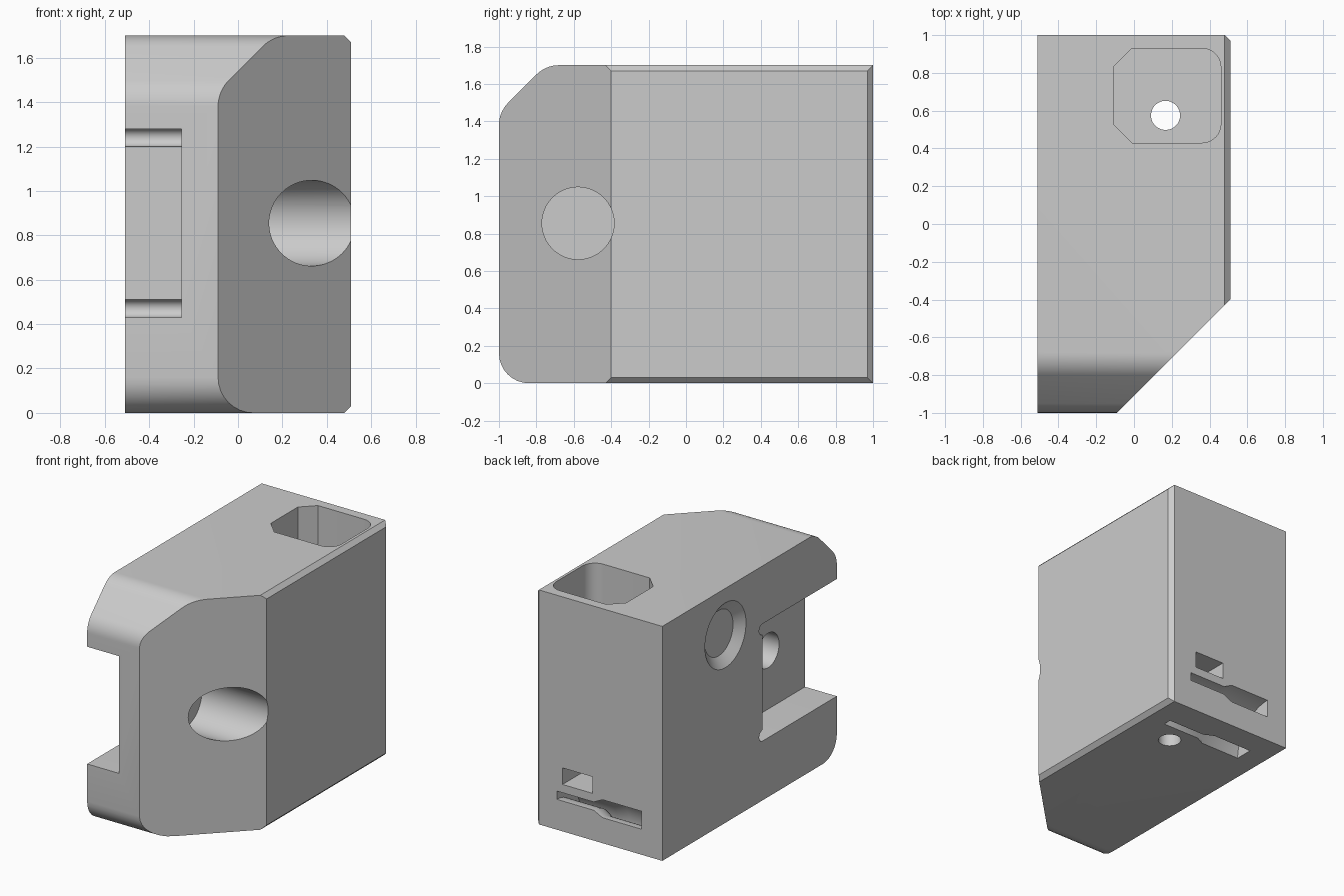
import bpy, bmesh
from math import pi, sin, cos, tan, radians
from mathutils import Vector, Matrix

cube = bpy.data.objects.get("Cube")
if cube:
    bpy.data.objects.remove(cube, do_unlink=True)

grey = bpy.data.materials.new("light grey plastic")
grey.use_nodes = True
colour = (0.6, 0.6, 0.6, 1)
grey.diffuse_color = colour
grey.node_tree.nodes["Principled BSDF"].inputs["Base Color"].default_value = colour


def finish(bm, name):
    bmesh.ops.recalc_face_normals(bm, faces=bm.faces[:])
    mesh = bpy.data.meshes.new(name)
    bm.to_mesh(mesh)
    bm.free()
    mesh.materials.append(grey)
    obj = bpy.data.objects.new(name, mesh)
    bpy.context.collection.objects.link(obj)
    return obj


def fillet(points, steps=8):
    """Round each (a, b, radius) corner of a closed outline."""
    out = []
    for i, (a, b, r) in enumerate(points):
        p = Vector((a, b))
        if r == 0:
            out.append(p)
            continue
        u = (Vector(points[i - 1][:2]) - p).normalized()
        v = (Vector(points[(i + 1) % len(points)][:2]) - p).normalized()
        half = u.angle(v) / 2
        centre = p + (u + v).normalized() * r / sin(half)
        start = p + u * r / tan(half) - centre
        end = p + v * r / tan(half) - centre
        turn = start.angle_signed(end)
        for k in range(steps + 1):
            t = -turn * k / steps
            out.append(centre + Vector((start.x * cos(t) - start.y * sin(t),
                                        start.x * sin(t) + start.y * cos(t))))
    return out


def loft(name, rings):
    """Skin a row of matching rings and cap both ends."""
    bm = bmesh.new()
    rows = [[bm.verts.new(p) for p in ring] for ring in rings]
    n = len(rows[0])
    for r0, r1 in zip(rows, rows[1:]):
        for i in range(n):
            j = (i + 1) % n
            bm.faces.new((r0[i], r0[j], r1[j], r1[i]))
    bm.faces.new(rows[0])
    bm.faces.new(rows[-1])
    return finish(bm, name)


def box(name, lo, hi):
    bm = bmesh.new()
    lo, hi = Vector(lo), Vector(hi)
    bmesh.ops.create_cube(bm, matrix=Matrix.Translation((lo + hi) / 2)
                          @ Matrix.Diagonal((*(hi - lo), 1)))
    return finish(bm, name)


def rod(name, axis, centre, depth, r1, r2=None):
    bm = bmesh.new()
    turn = Matrix.Rotation(pi / 2, 4, 'Y') if axis == 'X' else Matrix.Identity(4)
    bmesh.ops.create_cone(bm, cap_ends=True, segments=64, radius1=r1,
                          radius2=r1 if r2 is None else r2, depth=depth,
                          matrix=Matrix.Translation(centre) @ turn)
    return finish(bm, name)


# Body: side profile extruded across the width
W = 0.51
side = fillet([(-1, 0, 0.16), (1, 0, 0), (1, 1.7, 0), (-0.75, 1.7, 0.17), (-1, 1.45, 0.17)])
body = loft("block_body", [[(x, p.x, p.y) for p in side] for x in (-W, W)])

# Slanted front corner and the thin chamfers round the right face
bm = bmesh.new()
bm.from_mesh(body.data)
c = 0.03
for point, normal in (((W, -0.4, 0), (1, -1, 0)), ((W, 1 - c, 0), (1, 1, 0)),
                      ((W, 0, c), (1, 0, -1)), ((W, 0, 1.7 - c), (1, 0, 1))):
    cut = bmesh.ops.bisect_plane(bm, geom=bm.verts[:] + bm.edges[:] + bm.faces[:],
                                 plane_co=point, plane_no=normal, clear_outer=True)
    rim = [e for e in cut["geom_cut"] if isinstance(e, bmesh.types.BMEdge)]
    bmesh.ops.contextual_create(bm, geom=rim)
bmesh.ops.recalc_face_normals(bm, faces=bm.faces[:])
bm.to_mesh(body.data)
bm.free()

# Side slot with round corner reliefs
cutters = [box("slot_cutter", (-0.7, -1.2, 0.43), (-0.255, -0.15, 1.28))]
for z in (0.47, 1.24):
    cutters.append(rod("relief_cutter", 'X', (-0.4775, -0.15, z), 0.445, 0.04))

# Counterbore in the slanted corner, screw hole in the slot, dished recess
cutters.append(rod("counterbore_cutter", 'X', (0.39, -0.577, 0.855), 0.82, 0.193))
cutters.append(rod("slot_hole_cutter", 'X', (-0.18, -0.577, 0.855), 0.3, 0.125))
cutters.append(rod("dish_cutter", 'X', (-W, 0.276, 1.36), 0.11, 0.305, 0.165))

# Top pocket, vertical hole and nut slot from the back
pocket = fillet([(-0.01, 0.43, 0), (0.46, 0.43, 0.1), (0.46, 0.93, 0.1), (-0.01, 0.93, 0),
                 (-0.105, 0.835, 0), (-0.105, 0.525, 0)])
cutters.append(loft("pocket_cutter", [[(p.x, p.y, z) for p in pocket] for z in (0.6, 1.9)]))
cutters.append(rod("vertical_hole_cutter", 'Z', (0.167, 0.575, 0.3), 0.8, 0.077))
cutters.append(box("nut_slot_cutter", (0.05, 0.455, 0.34), (0.29, 1.2, 0.46)))

# Curved strap channel from the back face to the underside
outline = [(0.335, 0.22), (0.04, 0.22), (-0.03, 0.185), (-0.345, 0.185),
           (-0.345, 0.315), (-0.03, 0.315), (0.04, 0.28), (0.335, 0.28)]
rings = []
for deg in range(-10, 101, 5):
    t = radians(deg)
    rings.append([(x, 1 - r * cos(t), r * sin(t)) for x, r in outline])
cutters.append(loft("strap_channel_cutter", rings))

# Apply every cut, then discard the cutters
for cutter in cutters:
    cutter.hide_render = True
    mod = body.modifiers.new(cutter.name, 'BOOLEAN')
    mod.operation = 'DIFFERENCE'
    mod.solver = 'EXACT'
    mod.object = cutter
bpy.context.view_layer.update()
graph = bpy.context.evaluated_depsgraph_get()
result = bpy.data.meshes.new_from_object(body.evaluated_get(graph))
body.modifiers.clear()
body.data = result
for cutter in cutters:
    bpy.data.objects.remove(cutter, do_unlink=True)

bpy.ops.object.select_all(action='DESELECT')
body.select_set(True)
bpy.context.view_layer.objects.active = body
bpy.ops.object.shade_smooth_by_angle(angle=radians(30))
